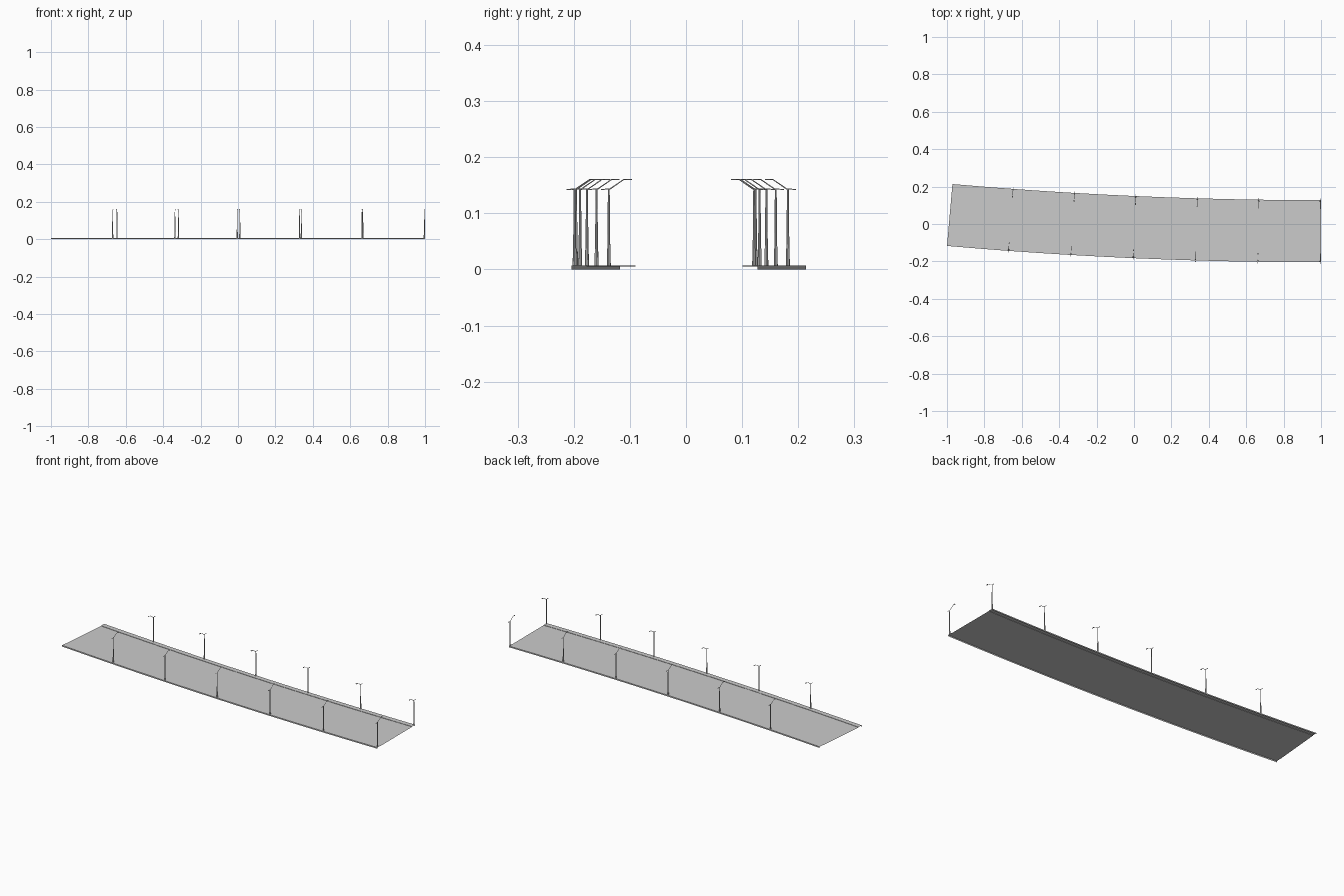
import bpy, bmesh
from math import sin, cos, radians
from mathutils import Vector, Matrix

if "Cube" in bpy.data.objects:
    bpy.data.objects.remove(bpy.data.objects["Cube"])

# The road follows a gentle 5 degree arc whose centre lies far behind it
SWEEP = radians(5)
R_OUT, WIDTH = 22.944, 0.332
R_IN = R_OUT - WIDTH
CY = -0.2045 + R_OUT
WALK, TOP, ROAD_Z = 0.027, 0.007, 0.0052


def on_arc(r, a, z=0.0):
    return Vector((1 - r * sin(a), CY - r * cos(a), z))


def make(name, bm):
    me = bpy.data.meshes.new(name)
    bm.to_mesh(me)
    bm.free()
    ob = bpy.data.objects.new(name, me)
    bpy.context.collection.objects.link(ob)
    return ob


def sweep(name, profile, segs=12):
    """Sweep an open (radius, z) profile along the arc."""
    bm = bmesh.new()
    rows = [[bm.verts.new(on_arc(r, SWEEP * i / segs, z)) for r, z in profile]
            for i in range(segs + 1)]
    for a, b in zip(rows, rows[1:]):
        for j in range(len(profile) - 1):
            bm.faces.new((a[j], a[j + 1], b[j + 1], b[j]))
    up = sum((f.normal.z for f in bm.faces if not f.normal_update()), 0)
    if up < 0:
        bmesh.ops.reverse_faces(bm, faces=bm.faces[:])
    return make(name, bm)


# Carriageway, and the two pavements with outer wall and low kerb
sweep("road_surface", [(R_OUT - WALK, ROAD_Z), (R_IN + WALK, ROAD_Z)])
sweep("front_pavement", [(R_OUT, 0), (R_OUT, TOP), (R_OUT - WALK, TOP), (R_OUT - WALK, ROAD_Z)])
sweep("back_pavement", [(R_IN + WALK, ROAD_Z), (R_IN + WALK, TOP), (R_IN, TOP), (R_IN, 0)])


def tube(bm, p, q, r1, r2, sides=8):
    p, q = Vector(p), Vector(q)
    d = q - p
    m = Matrix.Translation((p + q) / 2) @ d.to_track_quat('Z', 'Y').to_matrix().to_4x4()
    bmesh.ops.create_cone(bm, cap_ends=True, segments=sides, radius1=r1, radius2=r2,
                          depth=d.length, matrix=m)


def box(bm, c, size):
    bmesh.ops.create_cube(bm, size=1, matrix=Matrix.Translation(c) @ Matrix.Diagonal((*size, 1)))


# Street lamp: local +x points over the road
bm = bmesh.new()
tube(bm, (0, 0, 0), (0, 0, 0.03), 0.0036, 0.0030)          # base sleeve
tube(bm, (0, 0, 0.03), (0, 0, 0.1375), 0.0027, 0.0016)     # pole
tube(bm, (0, 0, 0.1350), (0.027, 0, 0.1535), 0.0011, 0.0009, 6)   # road arm
tube(bm, (0.026, 0, 0.1533), (0.034, 0, 0.1537), 0.0009, 0.0009, 6)
box(bm, (0.0365, 0, 0.1535), (0.009, 0.004, 0.0022))       # road lamp head
tube(bm, (0, 0, 0.1360), (-0.009, 0, 0.1360), 0.0009, 0.0008, 6)  # pavement arm
box(bm, (-0.0112, 0, 0.1358), (0.006, 0.003, 0.0018))      # pavement lamp head
lamp = make("street_lamp", bm)
lamp_mesh = lamp.data
bpy.data.objects.remove(lamp)

# Six facing pairs of lamps along the arc
for k in range(6):
    a = SWEEP * k / 6 + 0.0036 / R_OUT
    for side, r, turn in (("front", R_OUT - 0.006, 90), ("back", R_IN + 0.006, -90)):
        ob = bpy.data.objects.new(f"{side}_street_lamp_{k + 1}", lamp_mesh)
        ob.location = on_arc(r, a, TOP)
        ob.rotation_euler.z = radians(turn) - a
        bpy.context.collection.objects.link(ob)
